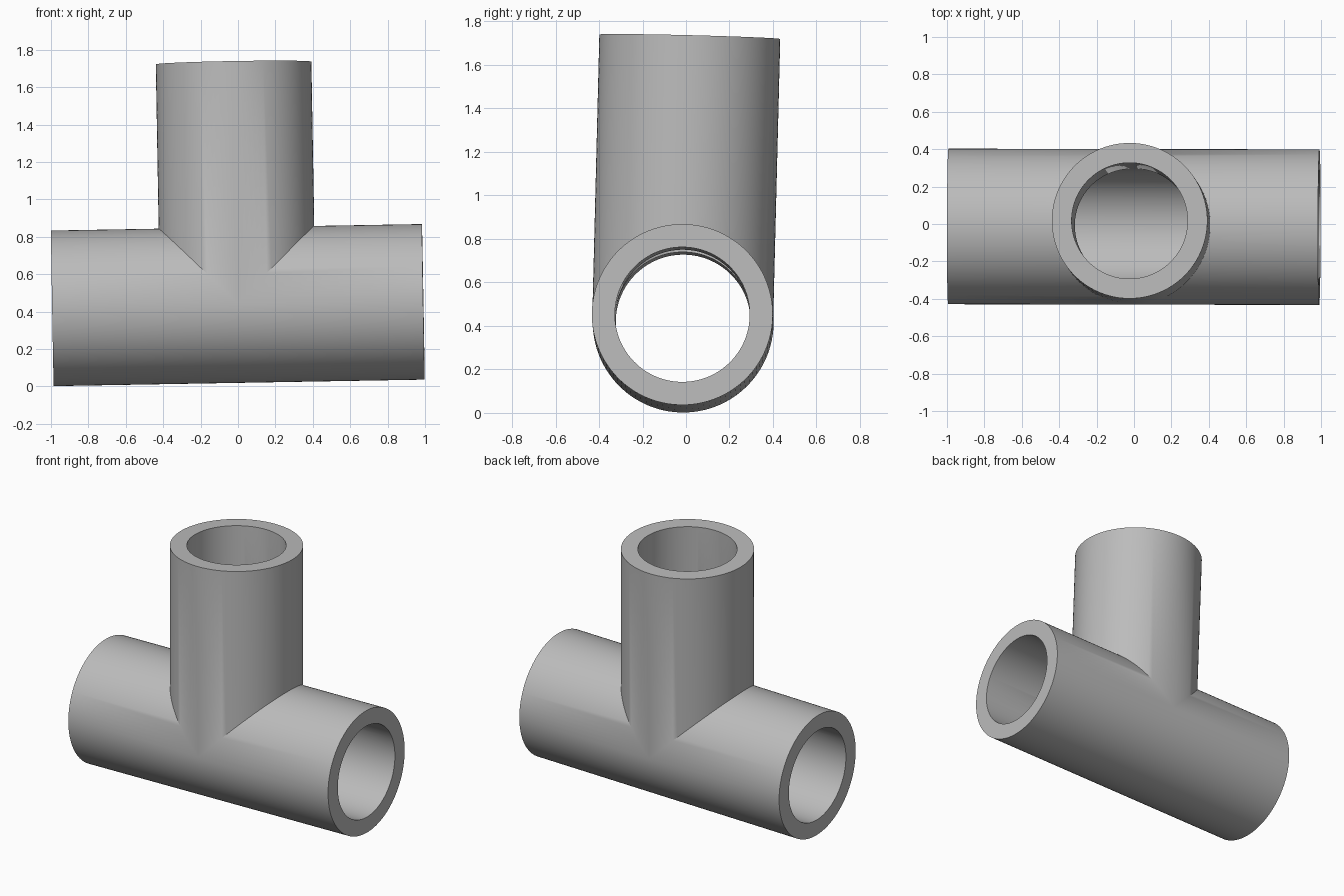
import bpy
import math
from mathutils import Matrix, Euler

if "Cube" in bpy.data.objects:
    bpy.data.objects.remove(bpy.data.objects["Cube"], do_unlink=True)

OUTER, INNER = 0.416, 0.31   # pipe wall radii
HALF_RUN, BRANCH = 0.992, 1.295   # half length of the run, height of the branch

grey = bpy.data.materials.new("pipe grey")
grey.use_nodes = True
colour = (0.5, 0.5, 0.5, 1)
grey.diffuse_color = colour
grey.node_tree.nodes["Principled BSDF"].inputs["Base Color"].default_value = colour


def cylinder(name, radius, start, end, along_x=False):
    """Cylinder through the joint, from start to end along z or x."""
    bpy.ops.mesh.primitive_cylinder_add(vertices=96, radius=radius, depth=end - start)
    ob = bpy.context.object
    ob.name = name
    ob.data.transform(Matrix.Translation((0, 0, (start + end) / 2)))
    if along_x:
        ob.data.transform(Matrix.Rotation(math.pi / 2, 4, "Y"))
    ob.data.materials.append(grey)
    return ob


def combine(target, other, operation):
    """Apply a boolean and discard the helper."""
    mod = target.modifiers.new(operation, "BOOLEAN")
    mod.operation, mod.solver, mod.object = operation, "EXACT", other
    bpy.context.view_layer.objects.active = target
    bpy.ops.object.modifier_apply(modifier=mod.name)
    bpy.data.objects.remove(other, do_unlink=True)


# Outer walls: horizontal run and upright branch
tee = cylinder("pipe_tee", OUTER, -HALF_RUN, HALF_RUN, along_x=True)
combine(tee, cylinder("branch", OUTER, 0, BRANCH), "UNION")

# Connected bores
combine(tee, cylinder("run_bore", INNER, -HALF_RUN - 0.1, HALF_RUN + 0.1, along_x=True), "DIFFERENCE")
combine(tee, cylinder("branch_bore", INNER, 0, BRANCH + 0.1), "DIFFERENCE")

# Slight lean of the whole fitting
lean = Euler((-0.025, -0.0175, -0.002)).to_matrix().to_4x4()
tee.data.transform(Matrix.Translation((-0.001, -0.015, 0.435)) @ lean)

bpy.ops.object.select_all(action="DESELECT")
tee.select_set(True)
bpy.context.view_layer.objects.active = tee
bpy.ops.object.shade_smooth_by_angle(angle=math.radians(30))
